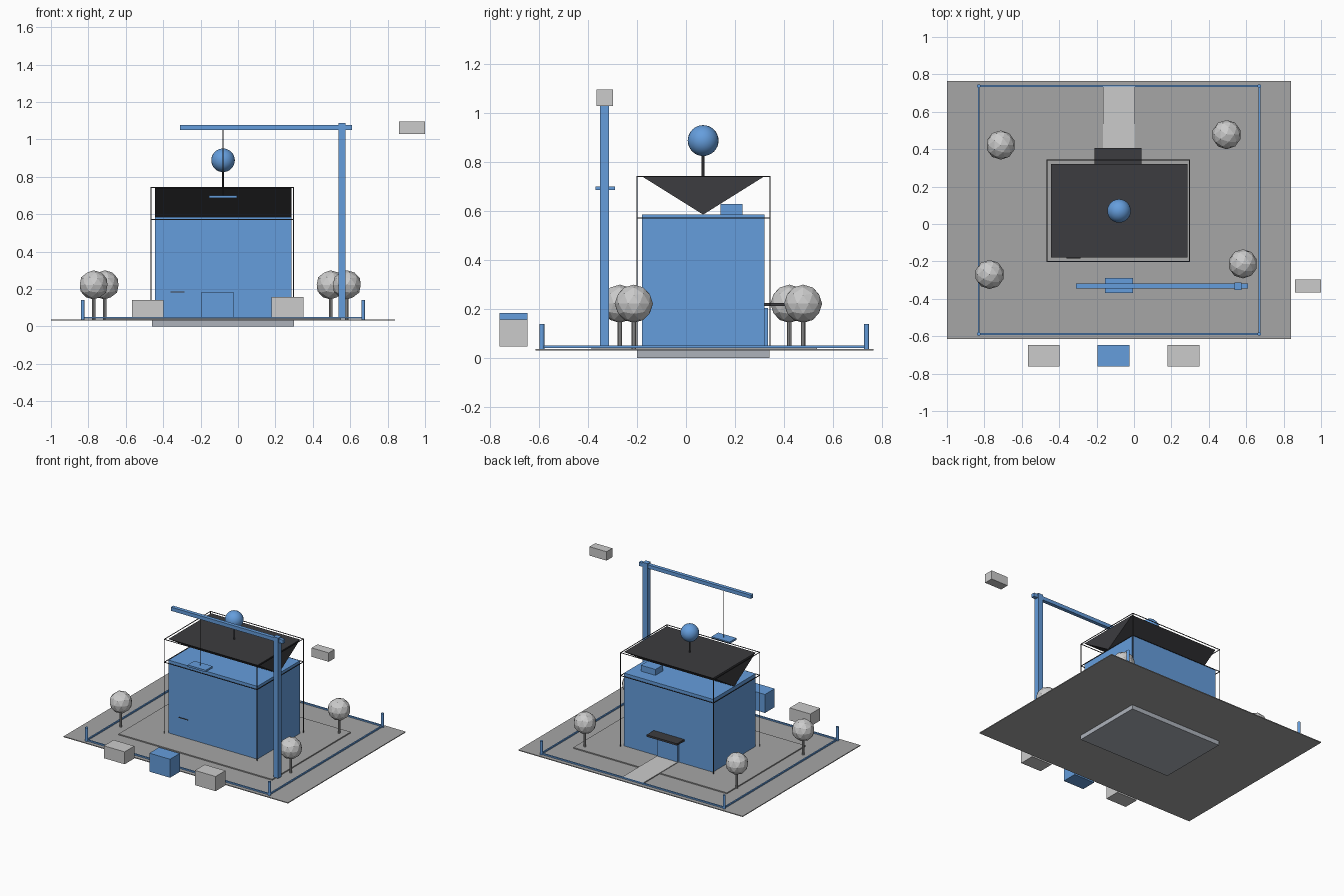
import bpy, bmesh

if "Cube" in bpy.data.objects:
    bpy.data.objects.remove(bpy.data.objects["Cube"])


def mat(name, c):
    m = bpy.data.materials.new(name)
    m.diffuse_color = (*c, 1)
    m.use_nodes = True
    m.node_tree.nodes["Principled BSDF"].inputs["Base Color"].default_value = m.diffuse_color
    return m


BLUE = mat("blue", (0.13, 0.34, 0.72))
DARK = mat("charcoal", (0.045, 0.045, 0.05))
GROUND = mat("ground_grey", (0.38, 0.38, 0.38))
STEEL = mat("foundation_grey", (0.42, 0.45, 0.5))
LIGHT = mat("light_grey", (0.66, 0.66, 0.69))


def finish(name, bm, m=None):
    me = bpy.data.meshes.new(name)
    bmesh.ops.recalc_face_normals(bm, faces=bm.faces)
    bm.to_mesh(me)
    bm.free()
    o = bpy.data.objects.new(name, me)
    bpy.context.collection.objects.link(o)
    if m:
        me.materials.append(m)
    return o


def add_box(bm, x, y, z):
    vs = bmesh.ops.create_cube(bm, size=1)["verts"]
    for v in vs:
        v.co = [r[0] + (c + 0.5) * (r[1] - r[0]) for c, r in zip(v.co, (x, y, z))]


def box(name, x, y, z, m=None):
    bm = bmesh.new()
    add_box(bm, x, y, z)
    return finish(name, bm, m)


def rod(name, x, y, z0, z1, r, m=None, sides=12):
    bpy.ops.mesh.primitive_cylinder_add(vertices=sides, radius=r, depth=z1 - z0,
                                        location=(x, y, (z0 + z1) / 2))
    o = bpy.context.object
    o.name = name
    if m:
        o.data.materials.append(m)
    bpy.ops.object.shade_smooth_by_angle()
    return o


def add_ring(bm, x, y, z, h):
    # rectangular loop of square bars
    for yy in y:
        add_box(bm, (x[0] - h, x[1] + h), (yy - h, yy + h), (z - h, z + h))
    for xx in x:
        add_box(bm, (xx - h, xx + h), (y[0] + h, y[1] - h), (z - h, z + h))


# site
box("site_ground", (-1, 0.84), (-0.615, 0.765), (0.032, 0.038), GROUND)
box("foundation", (-0.46, 0.30), (-0.2, 0.34), (0, 0.036), STEEL)
box("yard_slab", (-0.71, 0.55), (-0.385, 0.535), (0.037, 0.046), GROUND)
box("entrance_path", (-0.165, 0.005), (0.32, 0.735), (0.044, 0.051), LIGHT)

# building
box("building_body", (-0.445, 0.285), (-0.18, 0.32), (0.045, 0.586), BLUE)
box("door", (-0.165, 0.005), (0.318, 0.334), (0.046, 0.205), BLUE)
box("door_canopy", (-0.21, 0.04), (0.318, 0.405), (0.212, 0.226), DARK)
box("wall_sill", (-0.36, -0.285), (-0.184, -0.17), (0.182, 0.187), DARK)
box("chimney", (0.09, 0.21), (0.14, 0.23), (0.58, 0.63), BLUE)

# upside-down gable roof
bm = bmesh.new()
tri = [bm.verts.new((-0.445, y, z)) for y, z in ((-0.18, 0.742), (0.32, 0.742), (0.07, 0.586))]
face = bm.faces.new(tri)
ext = bmesh.ops.extrude_face_region(bm, geom=[face])["geom"]
bmesh.ops.translate(bm, verts=[g for g in ext if isinstance(g, bmesh.types.BMVert)], vec=(0.73, 0, 0))
finish("inverted_roof", bm, DARK)

# ball on the roof
rod("finial_pole", -0.08, 0.07, 0.735, 0.84, 0.006, DARK)
bpy.ops.mesh.primitive_uv_sphere_add(segments=24, ring_count=16, radius=0.063, location=(-0.08, 0.07, 0.888))
ball = bpy.context.object
ball.name = "finial_ball"
ball.data.materials.append(BLUE)
bpy.ops.object.shade_smooth_by_angle()

# thin frame around the building
bm = bmesh.new()
fx, fy, t = (-0.465, 0.297), (-0.2, 0.342), 0.002
for z in (0.572, 0.742):
    add_ring(bm, fx, fy, z, t)
for x in fx:
    for y in fy:
        add_box(bm, (x - t, x + t), (y - t, y + t), (0.046, 0.742))
finish("scaffold_frame", bm, DARK)

# boundary kerb and corner posts
bm = bmesh.new()
kx, ky = (-0.83, 0.67), (-0.588, 0.737)
add_ring(bm, kx, ky, 0.046, 0.005)
finish("boundary_kerb", bm, BLUE)
for i, x in enumerate(kx):
    for j, y in enumerate(ky):
        rod(f"boundary_post_{i}{j}", x, y, 0.038, 0.14, 0.01, BLUE)

# crane
box("crane_mast", (0.536, 0.576), (-0.352, -0.314), (0.046, 1.087), BLUE)
box("crane_jib", (-0.31, 0.61), (-0.345, -0.318), (1.051, 1.078), BLUE)
rod("crane_cable", -0.08, -0.33, 0.69, 1.055, 0.002, DARK, 6)
box("crane_load", (-0.155, -0.005), (-0.37, -0.29), (0.686, 0.7), BLUE)
box("crane_counterweight", (0.86, 1.0), (-0.365, -0.297), (1.03, 1.096), LIGHT)

# crates along the front
for name, x0, h, m in (("left_crate", -0.567, 0.14, LIGHT), ("middle_crate", -0.194, 0.185, BLUE),
                       ("right_crate", 0.18, 0.157, LIGHT)):
    box(name, (x0, x0 + 0.17), (-0.762, -0.648), (0.048, h), m)

# low-poly trees
for i, (x, y) in enumerate(((-0.713, 0.422), (0.495, 0.478), (-0.772, -0.27), (0.582, -0.213))):
    rod(f"tree_trunk_{i}", x, y, 0.037, 0.18, 0.009, GROUND, 8)
    bpy.ops.mesh.primitive_ico_sphere_add(subdivisions=2, radius=0.078, location=(x, y, 0.222))
    bpy.context.object.name = f"tree_crown_{i}"
    bpy.context.object.data.materials.append(LIGHT)
